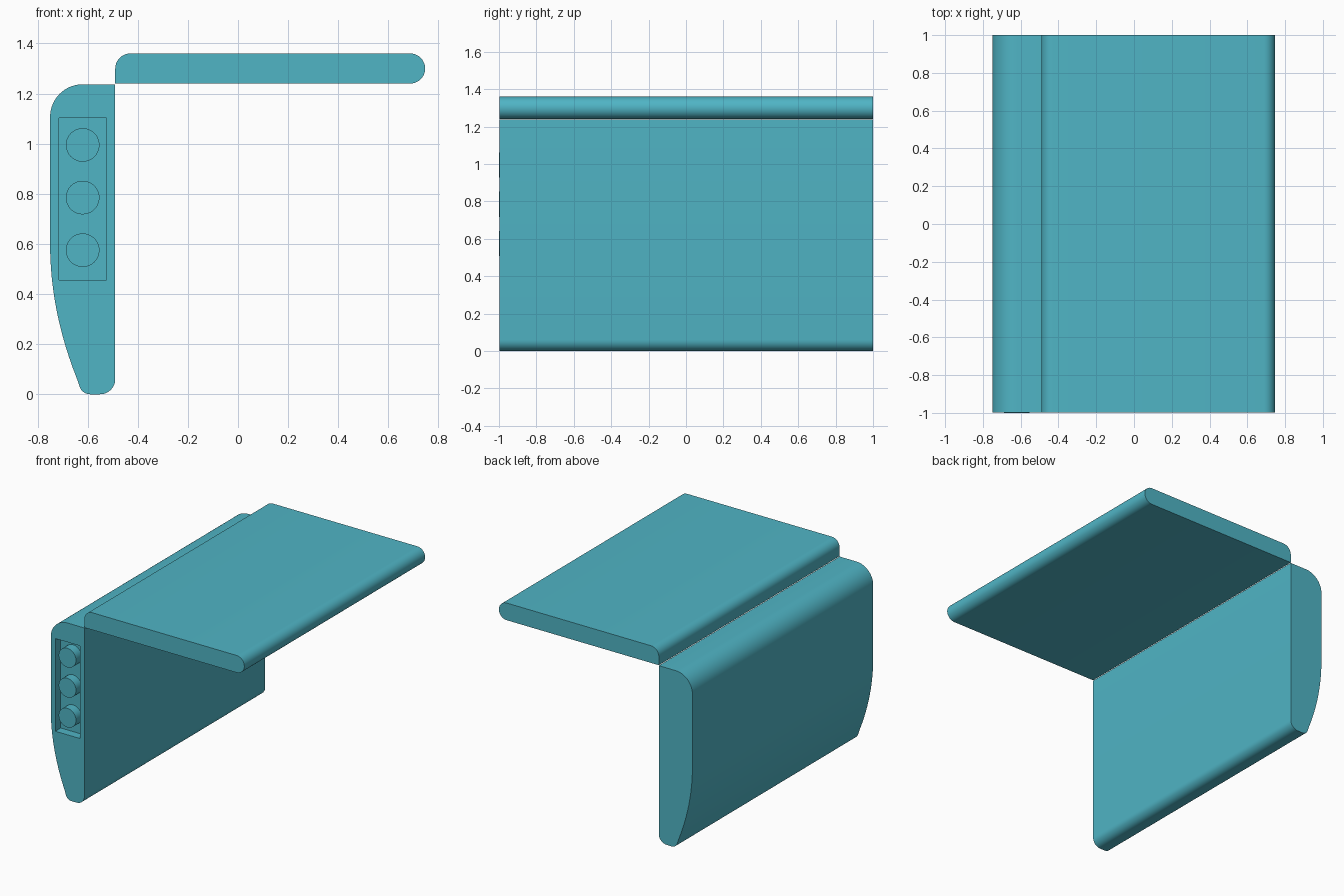
import bpy, bmesh, math

if "Cube" in bpy.data.objects:
    bpy.data.objects.remove(bpy.data.objects["Cube"])

teal = bpy.data.materials.new("teal")
teal.diffuse_color = (0.08, 0.46, 0.56, 1)
teal.use_nodes = True
teal.node_tree.nodes["Principled BSDF"].inputs["Base Color"].default_value = teal.diffuse_color


def arc(cx, cz, r, a0, a1, n=12):
    """Points of an arc in the x-z plane, angles in degrees."""
    return [(cx + r * math.cos(math.radians(a0 + (a1 - a0) * i / n)),
             cz + r * math.sin(math.radians(a0 + (a1 - a0) * i / n)))
            for i in range(n + 1)]


def extrude(name, pts, y0, y1):
    """Solid made by running an x-z profile from y0 to y1."""
    bm = bmesh.new()
    face = bm.faces.new([bm.verts.new((x, y0, z)) for x, z in pts])
    res = bmesh.ops.extrude_face_region(bm, geom=[face])
    bmesh.ops.translate(bm, vec=(0, y1 - y0, 0),
                        verts=[v for v in res["geom"] if isinstance(v, bmesh.types.BMVert)])
    bmesh.ops.recalc_face_normals(bm, faces=bm.faces)
    mesh = bpy.data.meshes.new(name)
    bm.to_mesh(mesh)
    bm.free()
    mesh.materials.append(teal)
    ob = bpy.data.objects.new(name, mesh)
    bpy.context.collection.objects.link(ob)
    return ob


def select(ob):
    bpy.ops.object.select_all(action='DESELECT')
    ob.select_set(True)
    bpy.context.view_layer.objects.active = ob


FRONT, BACK, DEPTH = -0.997, 1.0, 0.06

# upright panel: rounded top corner, belly curving in towards the foot
profile = arc(-0.55, 0.06, 0.06, 0, -90, 8)
profile += arc(-0.59, 0.045, 0.045, -90, -157, 6)
profile += [(-0.75 + 0.37 * (0.6 - z) ** 2, z) for z in [0.06 + 0.045 * i for i in range(13)]]
profile += arc(-0.62, 1.107, 0.13, 180, 90, 14)
profile += [(-0.49, 1.237)]
panel = extrude("upright_panel", profile, FRONT, BACK)

# rectangular recess in the front end
cutter = extrude("recess_cutter", [(-0.715, 0.455), (-0.525, 0.455), (-0.525, 1.103), (-0.715, 1.103)],
                 FRONT - 0.1, FRONT + DEPTH)
cutter.hide_render = True
select(panel)
mod = panel.modifiers.new("recess", 'BOOLEAN')
mod.operation = 'DIFFERENCE'
mod.solver = 'EXACT'
mod.object = cutter
bpy.ops.object.modifier_apply(modifier="recess")
bpy.data.objects.remove(cutter)

# top board: full round on the free edge, rounded upper corner at the joint
board = extrude("top_board",
                [(-0.49, 1.24)] + arc(0.687, 1.30, 0.06, -90, 90, 20) + arc(-0.43, 1.30, 0.06, 90, 180, 10),
                FRONT, BACK)

# three round buttons standing in the recess
parts = [panel, board]
for i, z in enumerate((0.575, 0.785, 0.995)):
    parts.append(extrude(f"button_{i + 1}", arc(-0.62, z, 0.067, 0, 352.5, 47), -1.0, FRONT + DEPTH + 0.002))

for ob in parts:
    select(ob)
    bpy.ops.object.shade_smooth_by_angle(angle=math.radians(30))
